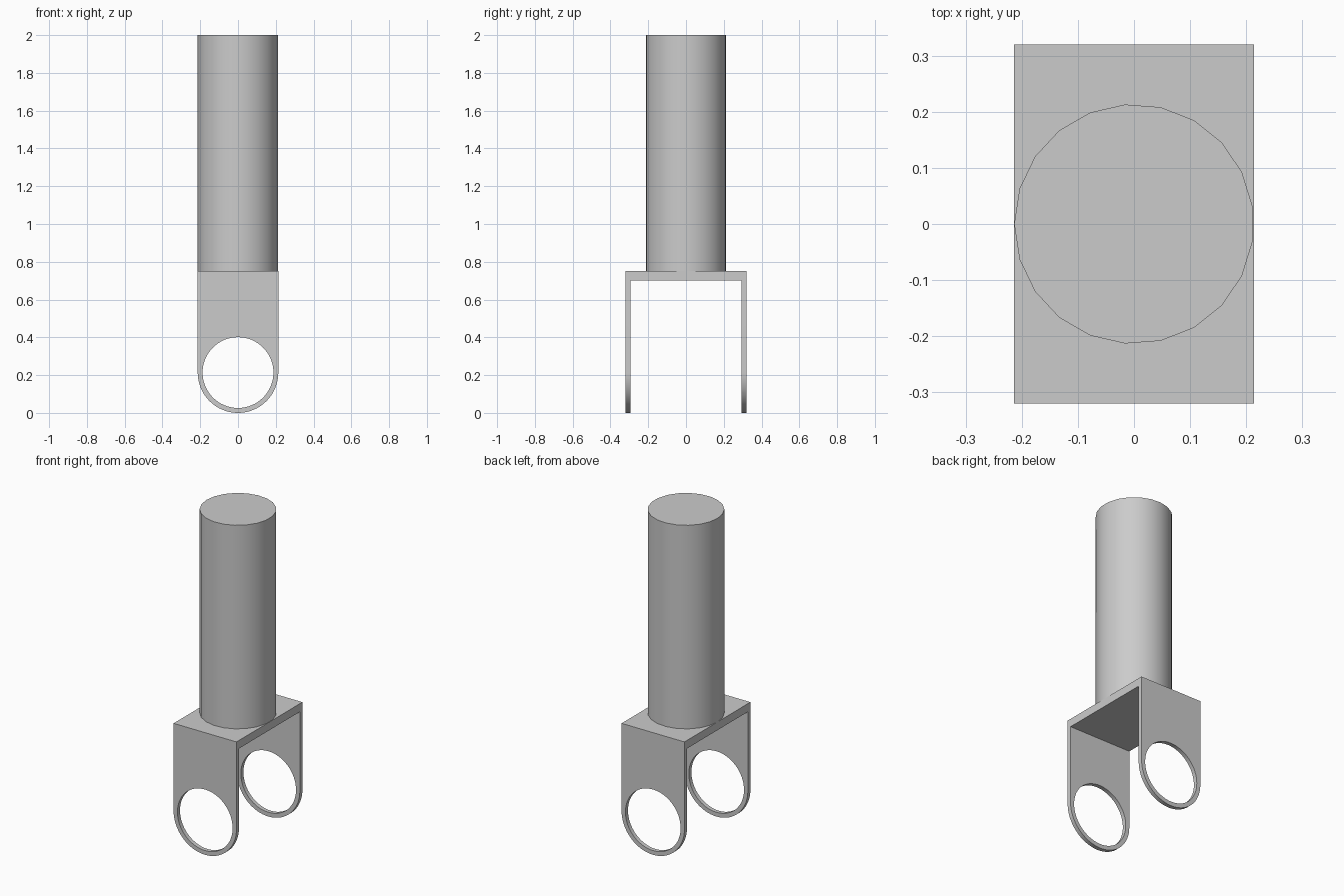
import bpy
import bmesh
from math import cos, sin, pi, radians
from mathutils import Vector

cube = bpy.data.objects.get("Cube")
if cube:
    bpy.data.objects.remove(cube, do_unlink=True)

R = 0.2135          # shaft radius and half width of the fork
HOLE_R = 0.1875
DECK_Z = 0.75       # top of the fork
TOP_Z = 2.0
SHAFT_SIDES = 21
ARC = 32

grey = bpy.data.materials.new("plain grey")
grey.use_nodes = True
grey.diffuse_color = (0.6, 0.6, 0.6, 1)
grey.node_tree.nodes["Principled BSDF"].inputs["Base Color"].default_value = (0.6, 0.6, 0.6, 1)


def prism(name, loops, offset):
    """Fill closed loops (later loops are holes) and extrude them by offset."""
    bm = bmesh.new()
    edges = []
    for loop in loops:
        vs = [bm.verts.new(p) for p in loop]
        edges += [bm.edges.new((a, b)) for a, b in zip(vs, vs[1:] + vs[:1])]
    bmesh.ops.triangle_fill(bm, edges=edges, use_beauty=True, use_dissolve=False)
    ext = bmesh.ops.extrude_face_region(bm, geom=bm.faces[:], use_keep_orig=True)
    moved = [v for v in ext["geom"] if isinstance(v, bmesh.types.BMVert)]
    bmesh.ops.translate(bm, verts=moved, vec=Vector(offset))
    bmesh.ops.recalc_face_normals(bm, faces=bm.faces[:])
    me = bpy.data.meshes.new(name)
    bm.to_mesh(me)
    bm.free()
    me.materials.append(grey)
    ob = bpy.data.objects.new(name, me)
    bpy.context.collection.objects.link(ob)
    return ob


def smooth(ob):
    bpy.ops.object.select_all(action='DESELECT')
    ob.select_set(True)
    bpy.context.view_layer.objects.active = ob
    bpy.ops.object.shade_smooth_by_angle(angle=radians(30))


# Fork: upside-down U bar, wider than needed
outer, inner, under = 0.32, 0.295, 0.70
u_half = [(outer, -0.1), (outer, DECK_Z), (-outer, DECK_Z), (-outer, -0.1),
          (-inner, -0.1), (-inner, under), (inner, under), (inner, -0.1)]
fork = prism("fork", [[(-0.4, y, z) for y, z in u_half]], (0.8, 0, 0))

# Rounded outline with the eye hole, which trims the U bar to shape
arc = [(-R * cos(pi * i / ARC), -0.5, R - R * sin(pi * i / ARC)) for i in range(ARC + 1)]
outline = arc + [(R, -0.5, 1), (-R, -0.5, 1)]
eye = [(HOLE_R * cos(pi * i / ARC), -0.5, R + HOLE_R * sin(pi * i / ARC)) for i in range(2 * ARC)]
trim = prism("fork_trim", [outline, eye], (0, 1, 0))
trim.hide_render = True

mod = fork.modifiers.new("trim", 'BOOLEAN')
mod.operation = 'INTERSECT'
mod.solver = 'EXACT'
mod.object = trim
bpy.context.view_layer.objects.active = fork
bpy.ops.object.modifier_apply(modifier=mod.name)
bpy.data.objects.remove(trim, do_unlink=True)
smooth(fork)

# Shaft: a solid round post standing on the fork
ring = [(-R * cos(2 * pi * i / SHAFT_SIDES), R * sin(2 * pi * i / SHAFT_SIDES), DECK_Z)
        for i in range(SHAFT_SIDES)]
shaft = prism("shaft", [ring], (0, 0, TOP_Z - DECK_Z))
smooth(shaft)
